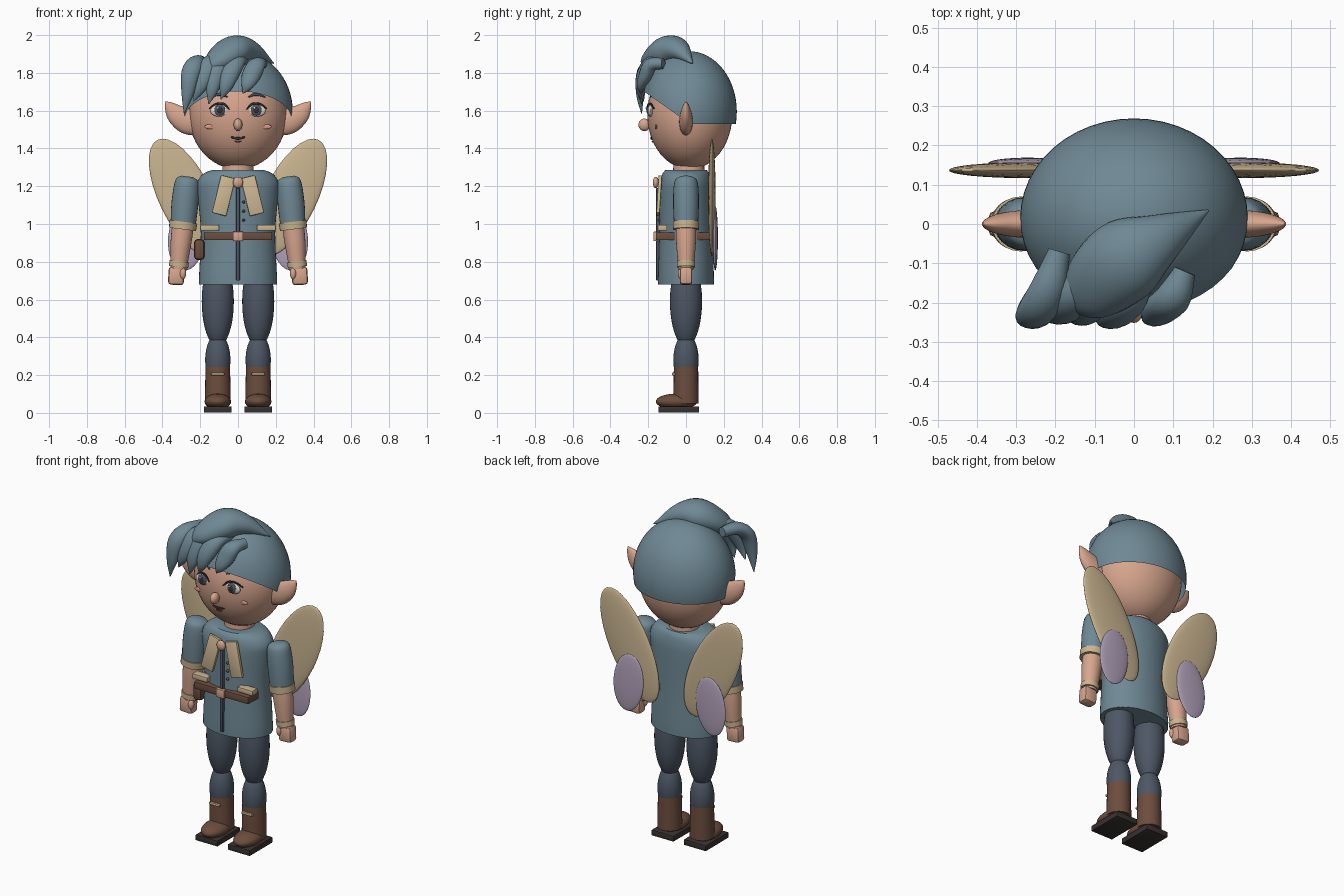
import bpy, bmesh, math
from mathutils import Vector, Matrix

cube = bpy.data.objects.get("Cube")
if cube:
    bpy.data.objects.remove(cube)


def material(name, r, g, b):
    m = bpy.data.materials.new(name)
    m.use_nodes = True
    m.diffuse_color = (r, g, b, 1)
    bsdf = next(n for n in m.node_tree.nodes if n.type == 'BSDF_PRINCIPLED')
    bsdf.inputs["Base Color"].default_value = (r, g, b, 1)
    return m


TEAL = material("teal cloth and hair", .16, .25, .30)
SKIN = material("warm skin", .68, .38, .27)
BEIGE = material("beige trim", .59, .46, .28)
LAVENDER = material("lavender wing", .44, .36, .49)
NAVY = material("slate trousers", .075, .095, .13)
BROWN = material("brown leather", .15, .075, .048)
DARK = material("dark sole", .04, .032, .03)
WHITE = material("eye white", .75, .7, .65)
BLUSH = material("blush", .72, .32, .24)


def finish(name, bm, mat):
    bmesh.ops.recalc_face_normals(bm, faces=bm.faces)
    for f in bm.faces:
        f.smooth = True
    me = bpy.data.meshes.new(name)
    bm.to_mesh(me)
    bm.free()
    me.materials.append(mat)
    ob = bpy.data.objects.new(name, me)
    bpy.context.collection.objects.link(ob)
    return ob


def ball(name, loc, radii, mat, tilt=0, seg=32):
    bm = bmesh.new()
    bmesh.ops.create_uvsphere(bm, u_segments=seg, v_segments=seg // 2, radius=1)
    bm.transform(Matrix.Translation(loc) @ Matrix.Rotation(tilt, 4, 'Y') @ Matrix.Diagonal((*radii, 1)))
    return finish(name, bm, mat)


def box(name, loc, size, mat, tilt=0, bevel=.004, lean=0):
    bm = bmesh.new()
    bmesh.ops.create_cube(bm, size=1)
    bm.transform(Matrix.Diagonal((*size, 1)))
    bmesh.ops.bevel(bm, geom=bm.edges, offset=bevel, segments=2, affect='EDGES', profile=.5)
    bm.transform(Matrix.Translation(loc) @ Matrix.Rotation(tilt, 4, 'Y') @ Matrix.Rotation(lean, 4, 'X'))
    return finish(name, bm, mat)


def loft(name, stations, mat, ref=(0, 1, 0), sides=24, steps=4):
    """Skin elliptical rings along a smooth path; a station is x, y, z, radius a, radius b."""
    p = [Vector(s) for s in stations]
    p = [2 * p[0] - p[1]] + p + [2 * p[-1] - p[-2]]
    path = []
    for a, b, c, d in zip(p, p[1:], p[2:], p[3:]):
        for i in range(steps):
            t = i / steps
            path.append(.5 * (2 * b + (c - a) * t + (2 * a - 5 * b + 4 * c - d) * t * t
                              + (3 * b - a - 3 * c + d) * t ** 3))
    path.append(p[-2])
    bm, rings = bmesh.new(), []
    for i, q in enumerate(path):
        tangent = Vector(path[min(i + 1, len(path) - 1)][:3]) - Vector(path[max(i - 1, 0)][:3])
        u = tangent.cross(Vector(ref)).normalized()
        v = tangent.cross(u).normalized()
        ring = []
        for k in range(sides):
            w = math.tau * k / sides
            ring.append(bm.verts.new(Vector(q[:3]) + u * q[3] * math.cos(w) + v * q[4] * math.sin(w)))
        rings.append(ring)
    for r, s in zip(rings, rings[1:]):
        for k in range(sides):
            n = (k + 1) % sides
            bm.faces.new((r[k], r[n], s[n], s[k]))
    bm.faces.new(rings[0])
    bm.faces.new(rings[-1])
    return finish(name, bm, mat)


# Head, neck and nose
HEAD, HEAD_R = Vector((0, .02, 1.58)), Vector((.26, .225, .29))
ball("head", HEAD, HEAD_R, SKIN, seg=48)
loft("neck", [(0, .015, 1.24, .085, .085), (0, .015, 1.36, .08, .08)], SKIN, steps=1)
ball("nose", (0, -.22, 1.525), (.023, .032, .033), SKIN)


def face(x, z, out=0):
    """A point on the face, pushed outward by a small amount."""
    d = 1 - (x / HEAD_R.x) ** 2 - ((z - HEAD.z) / HEAD_R.z) ** 2
    return (x, HEAD.y - HEAD_R.y * math.sqrt(d) - out, z)


def face_line(name, points, thick, mat, out=.002):
    end = len(points) - 1
    loft(name, [(*face(x, z, out), thick * (.4 if i in (0, end) else 1), .004)
                for i, (x, z) in enumerate(points)], mat, sides=8)


# Hair cap: a dome trimmed flat behind and sloping up over the face
bm = bmesh.new()
bmesh.ops.create_uvsphere(bm, u_segments=48, v_segments=32, radius=1)
bm.transform(Matrix.Translation((0, .015, 1.595)) @ Matrix.Diagonal((.29, .254, .32, 1)))
for normal in ((0, 0, 1), (0, .17, .24)):
    bmesh.ops.bisect_plane(bm, geom=bm.verts[:] + bm.edges[:] + bm.faces[:],
                           plane_co=(0, .02, 1.53), plane_no=normal, clear_inner=True)
finish("hair_cap", bm, TEAL)

# Quiff swept over the crown, and fringe locks
loft("hair_quiff", [(-.17, -.20, 1.80, .02, .02), (-.11, -.165, 1.86, .085, .06),
                    (-.02, -.09, 1.915, .105, .082), (.07, -.035, 1.915, .065, .055),
                    (.19, .035, 1.85, .002, .002)], TEAL, ref=(0, 0, 1), steps=6)
locks = [  # root, bulge, tip
    ((-.19, -.07, 1.86), (-.25, -.225, 1.80), (-.285, -.235, 1.585)),
    ((-.12, -.10, 1.87), (-.175, -.215, 1.79), (-.235, -.225, 1.65)),
    ((-.06, -.10, 1.88), (-.12, -.215, 1.79), (-.155, -.235, 1.635)),
    ((.03, -.10, 1.87), (-.045, -.225, 1.79), (-.09, -.24, 1.66)),
    ((.13, -.12, 1.85), (.07, -.215, 1.785), (.025, -.24, 1.69))]
for i, (root, bulge, tip) in enumerate(locks):
    r, b, t = Vector(root), Vector(bulge), Vector(tip)
    upper = (r + b) / 2 + Vector((0, -.02, .025))
    lower = (b + t) / 2 + Vector((0, -.012, -.005))
    loft(f"hair_lock_{i + 1}", [(*r, .028, .028), (*upper, .036, .046), (*b, .036, .05),
                                (*lower, .022, .032), (*t, .002, .002)], TEAL, ref=(1, 0, 0), sides=16)

# Mouth
face_line("mouth", [(-.038, 1.46), (0, 1.453), (.038, 1.46)], .008, DARK)
face_line("lower_lip", [(-.018, 1.438), (0, 1.435), (.018, 1.438)], .005, BROWN)

# Tunic
loft("tunic", [(0, 0, .69, .2, .142), (0, 0, .70, .207, .148), (0, 0, .95, .197, .141),
               (0, 0, 1.15, .213, .14), (0, 0, 1.22, .215, .136), (0, 0, 1.265, .185, .125),
               (0, 0, 1.285, .14, .11)], TEAL, sides=48)
box("placket", (0, -.148, .945), (.02, .02, .49), NAVY)
ball("collar_clasp", (0, -.16, 1.22), (.027, .016, .03), SKIN)
for i in range(3):
    ball(f"tunic_button_{i + 1}", (.03, -.14, 1.02 + i * .048), (.008, .01, .008), BROWN, seg=12)

# Belt, buckle and pouch
box("belt", (0, -.015, .935), (.36, .29, .042), BROWN)
box("belt_buckle", (0, -.16, .935), (.054, .024, .05), SKIN)
box("belt_pouch", (-.205, -.06, .865), (.055, .08, .11), BROWN, bevel=.018)

# Everything paired
for s, side in ((1, "left"), (-1, "right")):
    # Ear
    loft(f"{side}_ear", [(s * .21, 0, 1.525, .06, .034), (s * .27, 0, 1.545, .068, .036),
                         (s * .325, 0, 1.58, .055, .03), (s * .362, 0, 1.62, .03, .018),
                         (s * .385, 0, 1.648, .003, .003)], SKIN)
    # Eye
    x = s * .097
    ball(f"{side}_eye", face(x, 1.6), (.05, .014, .032), WHITE)
    ball(f"{side}_iris", face(x, 1.603, .009), (.029, .01, .03), NAVY)
    ball(f"{side}_pupil", face(x, 1.603, .016), (.015, .006, .016), DARK)
    ball(f"{side}_eye_glint", face(x - .009, 1.614, .02), (.006, .004, .006), WHITE, seg=12)
    face_line(f"{side}_lash", [(s * .045, 1.607), (s * .07, 1.632), (x, 1.638),
                               (s * .125, 1.63), (s * .152, 1.61)], .006, DARK, out=.008)
    face_line(f"{side}_brow", [(s * .055, 1.672), (s * .095, 1.687), (s * .145, 1.672)], .008, NAVY)
    ball(f"{side}_cheek", face(s * .147, 1.515), (.03, .006, .013), BLUSH)

    # Collar flap and pocket trim
    box(f"{side}_collar_flap", (s * .076, -.142, 1.15), (.078, .018, .205), BEIGE,
        tilt=-s * .24, lean=-.06)
    box(f"{side}_pocket_trim", (s * .15, -.125, .98), (.1, .05, .03), BEIGE)

    # Arm, cuffs and hand
    loft(f"{side}_sleeve", [(s * .268, 0, 1.252, .03, .03), (s * .27, 0, 1.235, .058, .056),
                            (s * .273, 0, 1.19, .068, .066), (s * .282, 0, 1.1, .071, .068),
                            (s * .29, 0, 1.0, .067, .064)], TEAL)
    loft(f"{side}_sleeve_cuff", [(s * .289, 0, 1.012, .074, .07), (s * .294, 0, .972, .072, .068)],
         BEIGE, steps=1)
    loft(f"{side}_forearm", [(s * .29, 0, 1.0, .058, .054), (s * .302, 0, .9, .055, .052),
                             (s * .315, 0, .76, .042, .04)], SKIN)
    loft(f"{side}_wrist_cuff", [(s * .311, 0, .802, .052, .049), (s * .315, 0, .772, .051, .048)],
         BEIGE, steps=1)
    box(f"{side}_hand", (s * .327, 0, .725), (.084, .066, .095), SKIN, tilt=-s * .05, bevel=.016)
    ball(f"{side}_thumb", (s * .292, -.025, .738), (.017, .018, .032), SKIN, seg=16)

    # Leg and boot
    lx = s * .107
    ball(f"{side}_thigh", (lx, 0, .59), (.085, .085, .24), NAVY)
    ball(f"{side}_shin", (lx, 0, .28), (.067, .067, .14), NAVY)
    loft(f"{side}_boot", [(lx, 0, .05, .069, .067), (lx, 0, .285, .064, .064)], BROWN, steps=1)
    ball(f"{side}_boot_toe", (lx, -.05, .06), (.07, .11, .042), BROWN)
    box(f"{side}_boot_sole", (lx, -.038, .018), (.146, .216, .034), DARK)
    box(f"{side}_boot_strap", (lx, -.066, .206), (.07, .016, .015), BEIGE)

    # Wings
    ball(f"{side}_upper_wing", (s * .277, .137, 1.14), (.14, .02, .34), BEIGE, tilt=s * .454)
    ball(f"{side}_lower_wing", (s * .272, .155, .925), (.098, .014, .172), LAVENDER, tilt=-s * .1)

# Keep hard edges sharp
for ob in bpy.context.scene.objects:
    ob.select_set(ob.type == 'MESH')
    if ob.type == 'MESH':
        bpy.context.view_layer.objects.active = ob
bpy.ops.object.shade_smooth_by_angle(angle=math.radians(35))
